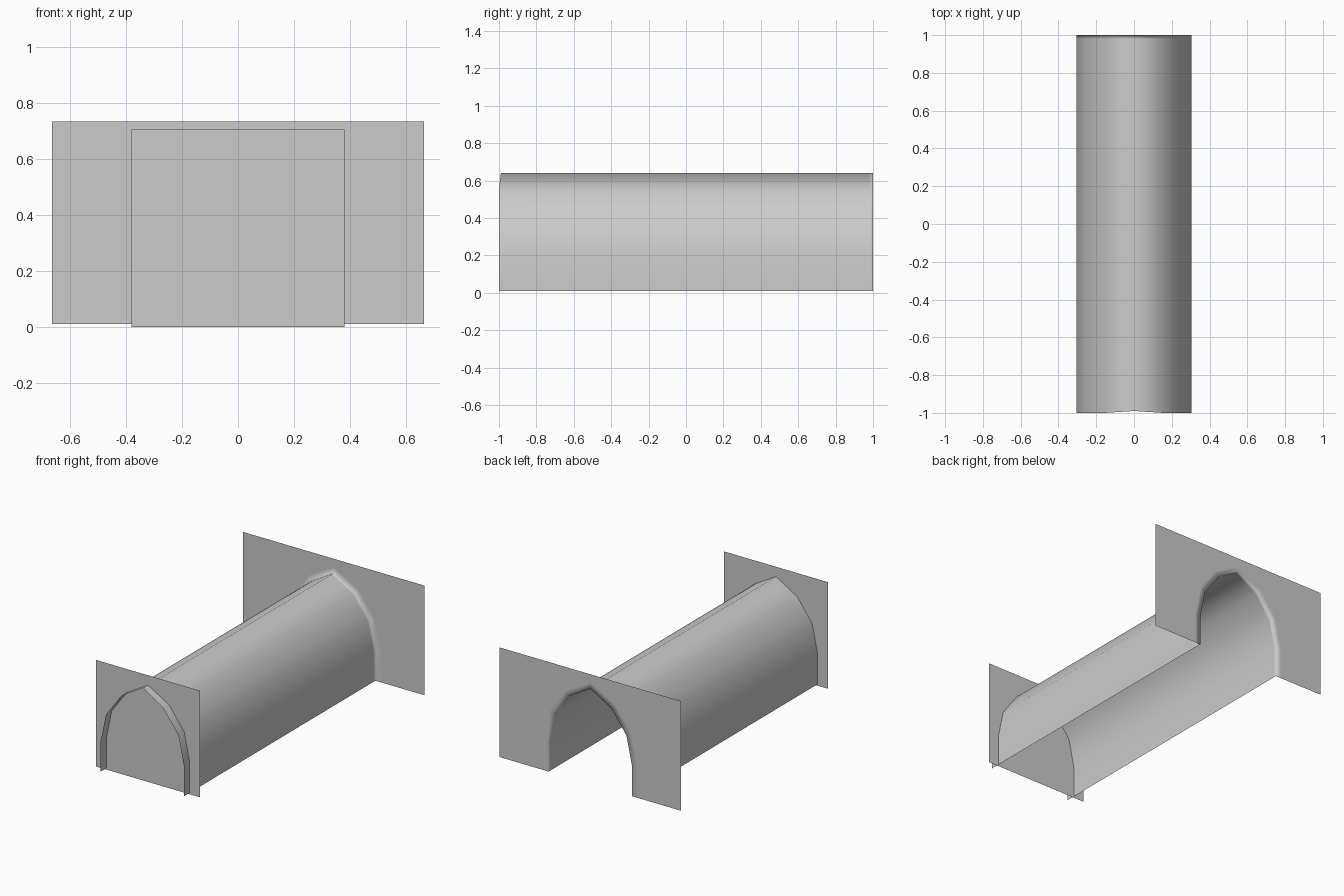
import bpy
import bmesh
from mathutils import Vector

cube = bpy.data.objects.get("Cube")
if cube:
    bpy.data.objects.remove(cube)

grey = bpy.data.materials.new("plain_grey")
grey.use_nodes = True
colour = (0.6, 0.6, 0.6, 1)
grey.diffuse_color = colour
grey.node_tree.nodes["Principled BSDF"].inputs["Base Color"].default_value = colour

BASE = 0.01
# Half of the pointed arch, from the foot to the ridge
half = [(0.305, BASE), (0.305, 0.21), (0.265, 0.40), (0.155, 0.55), (0, 0.64)]
arch = half + [(-x, z) for x, z in reversed(half[:-1])]


def widen(points, d):
    """Offset the arch outward, keeping its feet on the base line."""
    out = []
    for i, (x, z) in enumerate(points):
        a = Vector(points[max(i - 1, 0)])
        b = Vector(points[min(i + 1, len(points) - 1)])
        t = (b - a).normalized()
        out.append((x + t.y * d, z - t.x * d))
    return out


def finish(name, bm, smooth):
    mesh = bpy.data.meshes.new(name)
    for f in bm.faces:
        f.smooth = smooth
    bm.to_mesh(mesh)
    bm.free()
    mesh.materials.append(grey)
    obj = bpy.data.objects.new(name, mesh)
    bpy.context.collection.objects.link(obj)
    return obj


# Vault, softly joined to the rear wall around its opening
bm = bmesh.new()


def ring(points, y):
    return [bm.verts.new((x, y, z)) for x, z in points]


rings = [ring(arch, -1), ring(arch, 0.98), ring(arch, 1), ring(widen(arch, 0.04), 1)]
rings[0][len(half) - 1].co.y = -0.99
for r, s in zip(rings, rings[1:]):
    for i in range(len(arch) - 1):
        bm.faces.new((r[i], s[i], s[i + 1], r[i + 1]))

# Rear wall around the opening
w, top = 0.665, 0.735
corners = ring([(-w, BASE), (-w, top), (w, top), (w, BASE)], 1)
bm.faces.new(rings[-1] + corners)
bmesh.ops.recalc_face_normals(bm, faces=bm.faces)
finish("vault_and_rear_wall", bm, True)

# Front wall closing the vault, set just behind its front rim
bm = bmesh.new()
w = 0.38
bm.faces.new(ring([(-w, 0), (w, 0), (w, 0.705), (-w, 0.705)], -0.94))
finish("front_wall", bm, False)
